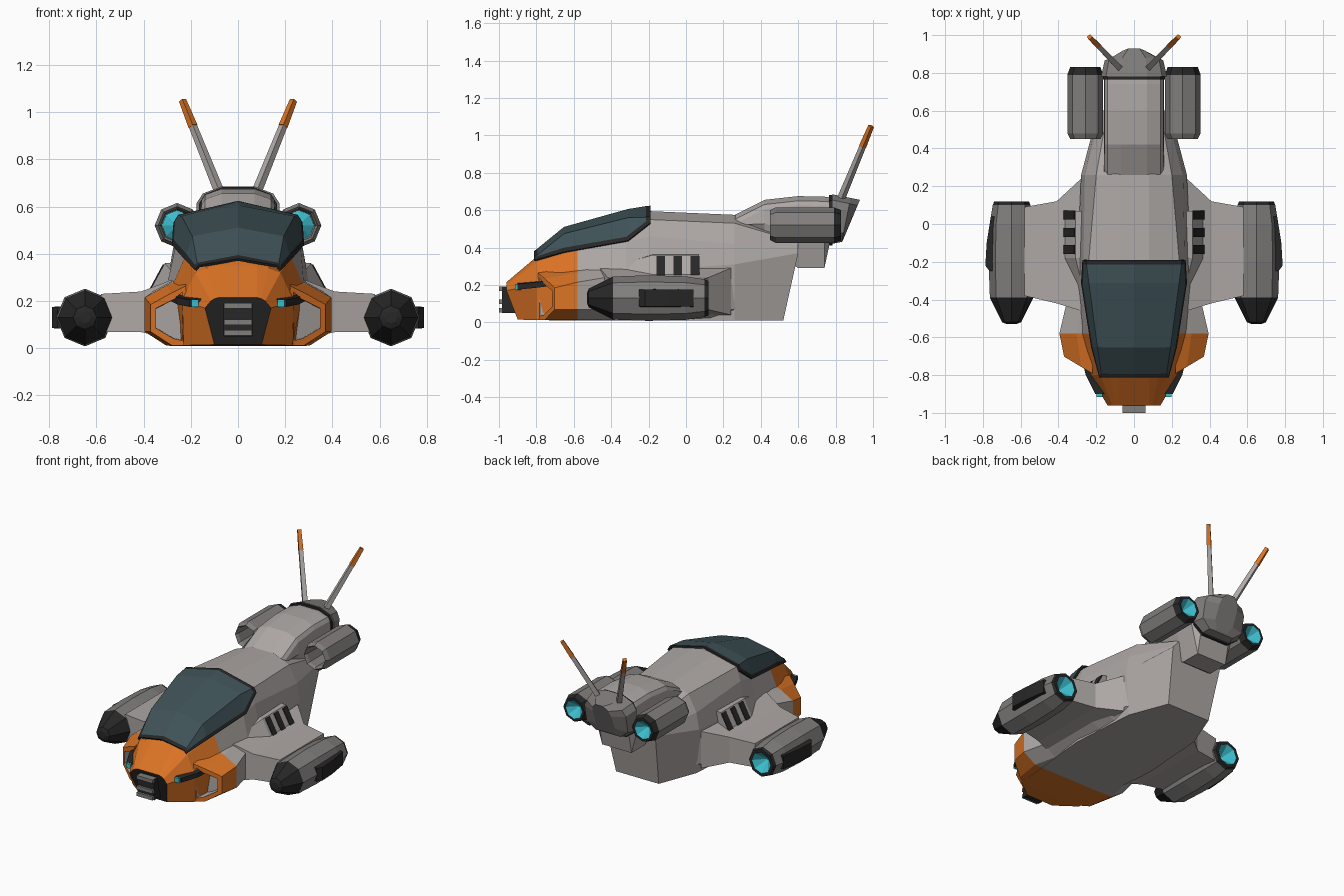
import bpy, bmesh, math
from mathutils import Vector

cube = bpy.data.objects.get("Cube")
if cube:
    bpy.data.objects.remove(cube)


def material(name, *rgb):
    m = bpy.data.materials.new(name)
    m.use_nodes = True
    m.diffuse_color = (*rgb, 1)
    m.node_tree.nodes["Principled BSDF"].inputs["Base Color"].default_value = (*rgb, 1)
    return m


HULL = material("hull_grey", .42, .39, .375)
MID = material("engine_grey", .22, .21, .205)
ORANGE = material("orange", .70, .17, .018)
BLACK = material("black", .02, .02, .02)
GLASS = material("glass", .05, .085, .095)
CYAN = material("cyan_glow", .045, .50, .60)
PALETTE = [HULL, MID, ORANGE, BLACK, GLASS, CYAN]
grey, mid, orange, black, glass, cyan = range(len(PALETTE))


def finish(bm, name, mirror=False):
    me = bpy.data.meshes.new(name)
    bm.to_mesh(me)
    bm.free()
    for m in PALETTE:
        me.materials.append(m)
    ob = bpy.data.objects.new(name, me)
    bpy.context.collection.objects.link(ob)
    if mirror:
        mod = ob.modifiers.new("Mirror", "MIRROR")
        mod.use_mirror_merge = False
    return ob


def loft(rings, colours, start=None, end=None):
    """Skin closed rings; one colour per segment, plus the end caps."""
    bm = bmesh.new()
    if isinstance(colours, int):
        colours = [colours] * (len(rings) - 1)
    rows = [[bm.verts.new(p) for p in ring] for ring in rings]
    n = len(rows[0])
    for a, b, c in zip(rows, rows[1:], colours):
        for i in range(n):
            j = (i + 1) % n
            bm.faces.new((a[i], a[j], b[j], b[i])).material_index = c
    first = bm.faces.new(rows[0])
    first.material_index = colours[0] if start is None else start
    last = bm.faces.new(rows[-1])
    last.material_index = colours[-1] if end is None else end
    bmesh.ops.recalc_face_normals(bm, faces=bm.faces[:])
    return bm, first


def section(y, pts, both=False):
    """Ring at y from (x, z[, y shift]) points; both adds the mirrored half."""
    ring = [(p[0], y + sum(p[2:]), p[1]) for p in pts]
    if both:
        ring += [(-x, b, z) for x, b, z in reversed(ring) if x > 0]
    return ring


def lathe(name, x, z, profile, colours):
    rings = [[(x + r * math.sin(k * math.tau / 8), y, z + r * math.cos(k * math.tau / 8))
              for k in range(8)] for y, r in profile]
    finish(loft(rings, colours)[0], name, True)


def bar(name, a, b, ra, rb, colour, sides=4):
    a, b = Vector(a), Vector(b)
    q = (b - a).to_track_quat("Z", "Y")
    rings = [[c + q @ Vector((r * math.cos((k + .5) * math.tau / sides),
                              r * math.sin((k + .5) * math.tau / sides), 0))
              for k in range(sides)] for c, r in ((a, ra), (b, rb))]
    finish(loft(rings, colour)[0], name, True)


def box(name, x, y, z, colour):
    ring = [(x[0], z[0]), (x[1], z[0]), (x[1], z[1]), (x[0], z[1])]
    finish(loft([section(v, ring) for v in y], colour)[0], name)


# Main hull with orange nose and black nose face
hull = [
    (-.96, [(.10, .015, .06), (.14, .17), (.115, .2), (.08, .215)]),
    (-.80, [(.23, .012), (.235, .2), (.18, .32), (.08, .35)]),
    (-.58, [(.25, .01), (.28, .26), (.225, .385), (.19, .48), (.08, .5)]),
    (-.32, [(.28, .01), (.3, .27), (.265, .43), (.225, .54), (.08, .57)]),
    (-.20, [(.29, .01), (.3, .28), (.268, .46), (.24, .55), (.08, .595)]),
    (.26, [(.26, .01), (.28, .31), (.26, .42), (.2, .53), (.08, .575)]),
    (.60, [(.16, .01, -.08), (.19, .37), (.17, .39), (.14, .43), (.08, .45)]),
]
for y, pts in hull[:2]:
    pts.insert(3, ((pts[2][0] + .08) / 2, (pts[2][1] + pts[3][1]) / 2 + .003))
bm, _ = loft([section(y, p, True) for y, p in hull],
             [orange] * 2 + [grey] * 4, start=black)
finish(bm, "main_hull")

# Windshield: black frame with inset glass
rows = [
    (-.81, [(.18, .33), (.165, .347), (0, .375)]),
    (-.65, [(.222, .375), (.19, .47), (0, .505)]),
    (-.31, [(.275, .435), (.235, .555), (0, .6)]),
    (-.19, [(.268, .53), (.25, .56), (0, .618)]),
]
bm = bmesh.new()
grid = [[bm.verts.new(p) for p in section(y, pts, True)] for y, pts in rows]
for a, b in zip(grid, grid[1:]):
    for i in range(len(a) - 1):
        bm.faces.new((a[i + 1], a[i], b[i], b[i + 1])).material_index = glass
bmesh.ops.recalc_face_normals(bm, faces=bm.faces[:])
if sum(f.normal.z for f in bm.faces) < 0:
    bmesh.ops.reverse_faces(bm, faces=bm.faces[:])
rim = bmesh.ops.inset_region(bm, faces=bm.faces[:], thickness=.024, use_boundary=True)
for f in rim["faces"]:
    f.material_index = black
shield = finish(bm, "windshield")
mod = shield.modifiers.new("Thickness", "SOLIDIFY")
mod.thickness = .012
mod.offset = 0

# Nose grille with slats
box("grille", (-.062, .062), (-.985, -.9), (.05, .19), black)
for z in (.18, .11, .065):
    box("grille_slat", (-.06, .06), (-1, -.93), (z - .012, z + .012), mid)

# Side bodies with orange front intakes
def side_ring(y, w, top, slant=0):
    pts = [(.22, .012), (w - .09, .012), (w, .07), (w, top - .05), (w - .09, top), (.22, top + .03)]
    return section(y, [(x, z, slant * (x - .24)) for x, z in pts])


bm, mouth = loft([side_ring(-.78, .37, .235, .6), side_ring(-.58, .395, .265),
                  side_ring(-.43, .36, .29), side_ring(0, .36, .29),
                  side_ring(.13, .34, .28), side_ring(.27, .26, .3)],
                 [orange] + [grey] * 4)
bmesh.ops.inset_individual(bm, faces=[mouth], thickness=.03)
inner = bmesh.ops.inset_individual(bm, faces=[mouth], thickness=.002)
for f in inner["faces"] + [mouth]:
    f.material_index = grey
bmesh.ops.translate(bm, verts=mouth.verts[:], vec=(0, .1, 0))
finish(bm, "side_body", True)

# Brow strips and cyan lamps beside the nose
brow = [(-.9, .185, .19), (-.8, .235, .2), (-.68, .265, .215), (-.62, .265, .225)]
bm, _ = loft([section(y, [(x - .03, z - .015), (x + .02, z - .015), (x + .02, z + .015),
                          (x - .03, z + .02)]) for y, x, z in brow], black)
finish(bm, "brow_strip", True)
bar("nose_lamp", (.182, -.915, .19), (.182, -.88, .19), .022, .022, cyan)

# Stub wings
bm, _ = loft([[(x, a, lo), (x, b, lo), (x, b, hi), (x, a, hi)] for x, a, b, lo, hi in
              ((.28, -.46, .24, .04, .29), (.41, -.42, .12, .068, .24), (.58, -.38, .09, .07, .23))], grey)
finish(bm, "stub_wing", True)

# Shoulder vents with black slats
wide = [(.25, .25), (.37, .25), (.31, .36), (.25, .365)]
slim = [(.25, .25), (.31, .26), (.275, .32), (.25, .33)]
bm, _ = loft([section(-.32, slim), section(-.18, wide), section(.07, wide)], grey)
finish(bm, "shoulder_vent", True)
for y in (.048, -.045, -.135):
    plate = [(.31, .352), (.365, .252), (.373, .254), (.318, .356)]
    finish(loft([section(y - .023, plate), section(y + .023, plate)], black)[0], "vent_slat", True)

# Lower nacelles with black noses, glowing exhausts and side panels
lathe("lower_nacelle", .648, .13,
      [(-.53, .025), (-.52, .05), (-.39, .115), (-.2, .122), (.0, .116), (.10, .1), (.12, .092),
       (.12, .072), (.05, .004)],
      [black, black, mid, mid, mid, black, black, cyan])
bm, _ = loft([section(y, [(.70, .08), (x, .085), (x, .175), (.70, .18)])
              for y, x in ((-.25, .765), (-.22, .787), (-.1, .78), (.04, .758))], black)
finish(bm, "nacelle_panel", True)

# Upper engines, open at the front
lathe("upper_engine", .258, .52,
      [(.72, .004), (.76, .064), (.47, .07), (.45, .08), (.48, .095), (.79, .095), (.83, .08),
       (.83, .064), (.77, .004)],
      [cyan, mid, mid, mid, mid, black, black, cyan])

# Tail boom, rear band and rear cap
boom = [(.25, .5, .57), (.42, .4, .655), (.60, .29, .675), (.74, .29, .672), (.77, .43, .668)]
bm, _ = loft([section(y, [(.11, lo), (.16, (lo + hi) / 2), (.155, hi - .05), (.14, hi - .025),
                          (.07, hi)], True) for y, lo, hi in boom], grey)
finish(bm, "tail_boom")


def cap_ring(y, w, lo, hi, lean):
    pts = [(.6, lo), (1, lo + .05), (1, hi - .07), (.85, hi - .03), (.4, hi)]
    return section(y, [(w * s, z, lean * (z - hi)) for s, z in pts], True)


finish(loft([cap_ring(.765, .165, .41, .682, 0), cap_ring(.782, .165, .41, .682, 0)], black)[0], "tail_band")
finish(loft([cap_ring(.78, .175, .42, .685, 0), cap_ring(.88, .155, .43, .665, .2),
             cap_ring(.93, .07, .44, .655, .42)], mid)[0], "tail_cap")

# Antennas with orange tips
base, tip = Vector((.07, .82, .64)), Vector((.235, .99, 1.05))
joint = base.lerp(tip, .73)
bar("antenna_socket", base.lerp(tip, -.04), base.lerp(tip, .06), .032, .028, mid, 6)
bar("antenna_rod", base, joint, .022, .018, grey)
bar("antenna_tip", joint, tip, .02, .016, orange)
